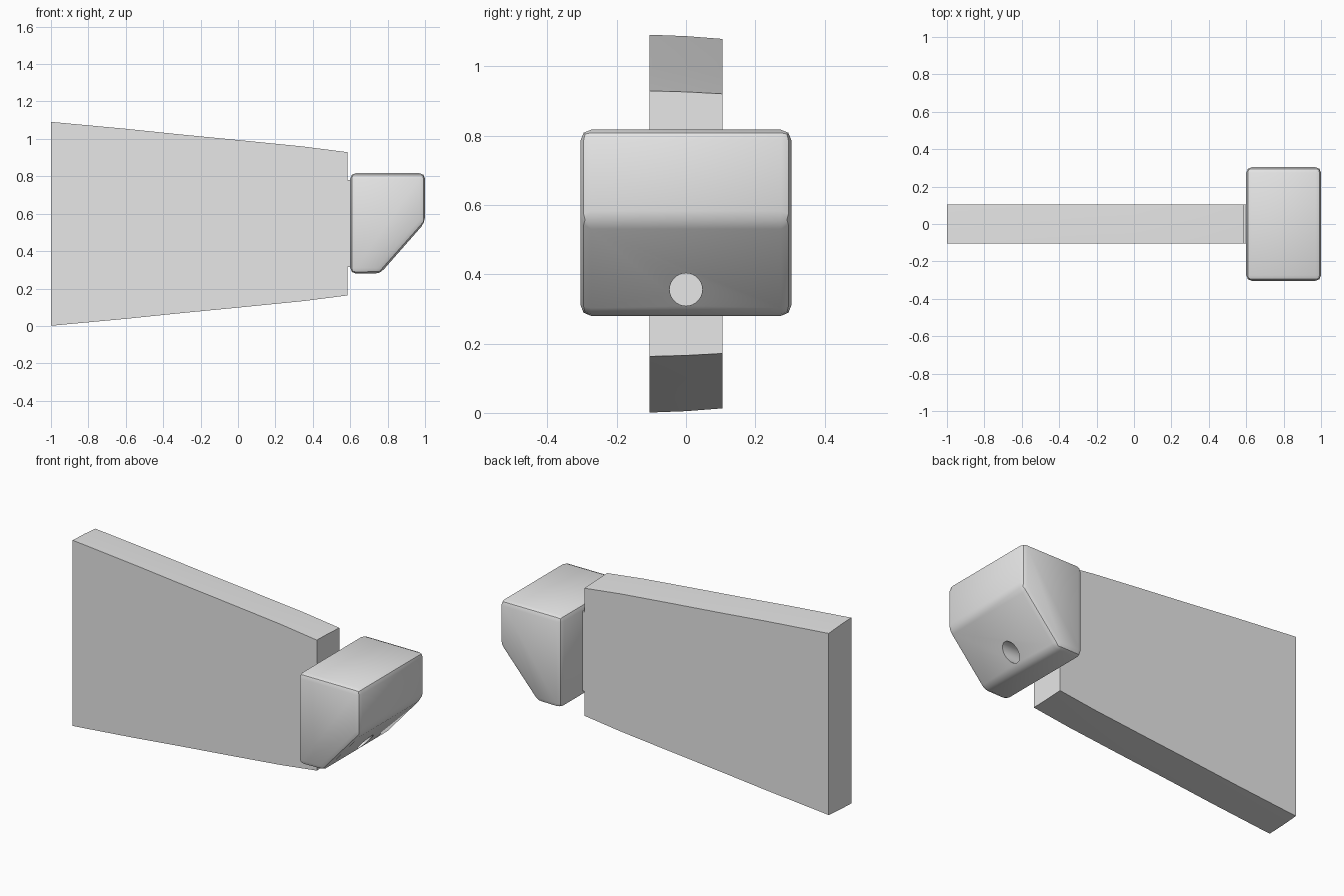
import bpy, bmesh, math

old = bpy.data.objects.get("Cube")
if old:
    bpy.data.objects.remove(old, do_unlink=True)

grey = bpy.data.materials.new("light_grey")
grey.use_nodes = True
COLOUR = (0.8, 0.8, 0.8, 1)
grey.diffuse_color = COLOUR
grey.node_tree.nodes["Principled BSDF"].inputs["Base Color"].default_value = COLOUR


def make_object(name, bm):
    bmesh.ops.recalc_face_normals(bm, faces=bm.faces)
    mesh = bpy.data.meshes.new(name)
    bm.to_mesh(mesh)
    bm.free()
    mesh.materials.append(grey)
    obj = bpy.data.objects.new(name, mesh)
    bpy.context.collection.objects.link(obj)
    return obj


def extrude_profile(name, points, half_depth):
    """Extrude an x-z outline symmetrically along y."""
    bm = bmesh.new()
    face = bm.faces.new([bm.verts.new((x, -half_depth, z)) for x, z in points])
    new = bmesh.ops.extrude_face_region(bm, geom=[face])["geom"]
    verts = [v for v in new if isinstance(v, bmesh.types.BMVert)]
    bmesh.ops.translate(bm, verts=verts, vec=(0, 2 * half_depth, 0))
    return make_object(name, bm)


def select_only(obj):
    bpy.ops.object.select_all(action='DESELECT')
    obj.select_set(True)
    bpy.context.view_layer.objects.active = obj


# Tapered slab: lofted sections, slightly lower towards the back
MID_Z, HALF_Y = 0.546, 0.105
sections = [(-1, 0.545), (-0.6, 0.508), (-0.3, 0.477),
            (0, 0.448), (0.35, 0.413), (0.585, 0.383)]
crown = [(-HALF_Y, 0), (0, 0.004), (HALF_Y, 0.012)]
bm = bmesh.new()
rings = []
for x, half in sections:
    scale = half / 0.545
    upper = [bm.verts.new((x, y, MID_Z + half - d * scale)) for y, d in crown]
    lower = [bm.verts.new((x, y, MID_Z - half + d * scale)) for y, d in reversed(crown)]
    rings.append(upper + lower)
for a, b in zip(rings, rings[1:]):
    for i in range(len(a)):
        j = (i + 1) % len(a)
        bm.faces.new((a[i], a[j], b[j], b[i]))
bm.faces.new(rings[0])
bm.faces.new(rings[-1])
slab = make_object("tapered_slab", bm)
select_only(slab)
bpy.ops.object.shade_smooth_by_angle(angle=math.radians(30))

# Thin mounting pad between slab and head
extrude_profile("mounting_pad",
                [(0.58, 0.315), (0.605, 0.315), (0.605, 0.78), (0.58, 0.78)], HALF_Y)

# Head block with a sloped lower front and rounded edges
head = extrude_profile("head_block",
                       [(0.6, 0.28), (0.76, 0.28), (1, 0.553), (1, 0.817), (0.6, 0.817)],
                       0.304)
bevel = head.modifiers.new("rounded_edges", 'BEVEL')
bevel.width = 0.03
bevel.segments = 2
bevel.limit_method = 'ANGLE'

# Round hole bored straight in through the slope
bm = bmesh.new()
bmesh.ops.create_cone(bm, cap_ends=True, segments=32, radius1=0.047, radius2=0.047, depth=0.5)
cutter = make_object("hole_cutter", bm)
cutter.rotation_euler.y = math.pi / 2
cutter.location = (0.86, 0, 0.356)
cutter.hide_render = True
bore = head.modifiers.new("bore", 'BOOLEAN')
bore.operation = 'DIFFERENCE'
bore.object = cutter
bore.solver = 'EXACT'

select_only(head)
for name in [m.name for m in head.modifiers]:
    bpy.ops.object.modifier_apply(modifier=name)
bpy.data.objects.remove(cutter, do_unlink=True)
bpy.ops.object.shade_smooth_by_angle(angle=math.radians(30))
